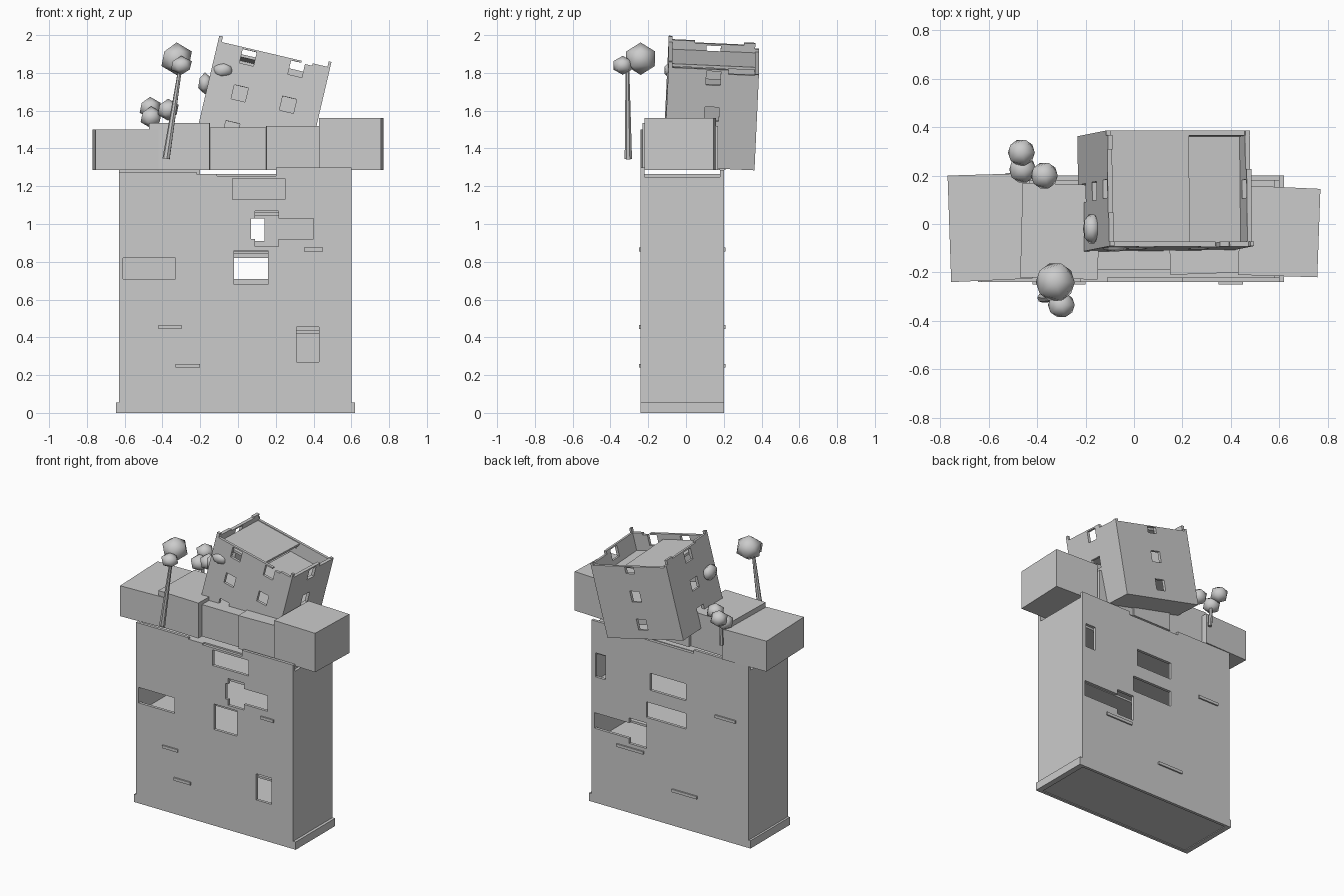
import bpy, bmesh, math
from mathutils import Matrix, Vector

if "Cube" in bpy.data.objects:
    bpy.data.objects.remove(bpy.data.objects["Cube"])

grey = bpy.data.materials.new("plain_grey")
grey.diffuse_color = (0.6, 0.6, 0.6, 1)
grey.use_nodes = True
grey.node_tree.nodes["Principled BSDF"].inputs["Base Color"].default_value = grey.diffuse_color
I = Matrix.Identity(4)


def finish(name, bm, smooth=False):
    bmesh.ops.recalc_face_normals(bm, faces=bm.faces)
    me = bpy.data.meshes.new(name)
    bm.to_mesh(me)
    bm.free()
    me.materials.append(grey)
    for p in me.polygons:
        p.use_smooth = smooth
    ob = bpy.data.objects.new(name, me)
    bpy.context.collection.objects.link(ob)
    return ob


def prism(name, foot, z0, z1, m=I):
    """Upright prism over a footprint."""
    bm = bmesh.new()
    lo = [bm.verts.new(m @ Vector((x, y, z0))) for x, y in foot]
    hi = [bm.verts.new(m @ Vector((x, y, z1))) for x, y in foot]
    bm.faces.new(lo)
    bm.faces.new(hi)
    n = len(foot)
    for i in range(n):
        j = (i + 1) % n
        bm.faces.new((lo[i], lo[j], hi[j], hi[i]))
    return finish(name, bm)


def box(name, x0, x1, y0, y1, z0, z1, m=I):
    return prism(name, [(x0, y0), (x1, y0), (x1, y1), (x0, y1)], z0, z1, m)


def wall(name, u0, u1, w0, w1, holes, t, m):
    """Wall plate in the local xz plane, thickness t along +y, with rectangular openings."""
    us = sorted({u0, u1} | {v for h in holes for v in h[:2] if u0 < v < u1})
    ws = sorted({w0, w1} | {v for h in holes for v in h[2:] if w0 < v < w1})
    bm, vs = bmesh.new(), {}

    def v(i, j, k):
        if (i, j, k) not in vs:
            vs[i, j, k] = bm.verts.new(m @ Vector((us[i], k * t, ws[j])))
        return vs[i, j, k]

    def solid(i, j):
        if not (0 <= i < len(us) - 1 and 0 <= j < len(ws) - 1):
            return False
        a, b = (us[i] + us[i + 1]) / 2, (ws[j] + ws[j + 1]) / 2
        return not any(h[0] < a < h[1] and h[2] < b < h[3] for h in holes)

    for i in range(len(us) - 1):
        for j in range(len(ws) - 1):
            if not solid(i, j):
                continue
            c = [(i, j), (i + 1, j), (i + 1, j + 1), (i, j + 1)]
            for k in (0, 1):
                bm.faces.new([v(*p, k) for p in c])
            for s, (di, dj) in enumerate([(0, -1), (1, 0), (0, 1), (-1, 0)]):
                if not solid(i + di, j + dj):
                    p, q = c[s], c[(s + 1) % 4]
                    bm.faces.new((v(*p, 0), v(*q, 0), v(*q, 1), v(*p, 1)))
    return finish(name, bm)


def blob(name, c, r):
    bm = bmesh.new()
    bmesh.ops.create_icosphere(bm, subdivisions=1, radius=1)
    for vert in bm.verts:
        vert.co = Vector(c) + Vector([vert.co[k] * r[k] for k in range(3)])
    return finish(name, bm, True)


def trunk(name, a, b, r0, r1):
    a, b = Vector(a), Vector(b)
    d = b - a
    m = Matrix.Translation((a + b) / 2) @ d.to_track_quat('Z', 'Y').to_matrix().to_4x4()
    bm = bmesh.new()
    bmesh.ops.create_cone(bm, cap_ends=True, segments=7, radius1=r0, radius2=r1,
                          depth=d.length, matrix=m)
    return finish(name, bm)


def T(x, y, z=0):
    return Matrix.Translation((x, y, z))


TURN = Matrix.Rotation(math.pi / 2, 4, 'Z')

# tower walls with openings and broken top edge
front_holes = [(-0.61, -0.33, 0.71, 0.82), (-0.02, 0.16, 0.68, 0.86),
               (0.07, 0.40, 0.92, 1.03), (0.09, 0.215, 0.88, 1.07),
               (-0.03, 0.25, 1.13, 1.24), (0.31, 0.43, 0.27, 0.455),
               (-0.63, -0.22, 1.275, 1.3), (-0.22, -0.11, 1.265, 1.3),
               (-0.11, 0.20, 1.255, 1.3)]
back_holes = [(0.49, 0.57, 0.89, 1.06), (-0.14, 0.14, 0.91, 1.03),
              (-0.14, 0.17, 0.71, 0.82), (0.17, 0.577, 0.525, 0.635),
              (0.17, 0.305, 0.49, 0.67), (-0.2, 0.2, 1.26, 1.285)]
wall("tower_front_wall", -0.63, 0.60, 0, 1.30, front_holes, 0.02, T(0, -0.24))
wall("tower_back_wall", -0.63, 0.60, 0, 1.285, back_holes, 0.02, T(0, 0.18))
for side, x in (("right", 0.60), ("left", -0.61)):
    wall(f"tower_{side}_wall", -0.22, 0.18, 0, 1.25, [], 0.02, T(x, 0) @ TURN)

# tower floors and roof
for i, z in enumerate((0.005, 0.21, 0.42, 0.63, 0.84, 1.045, 1.25)):
    box(f"tower_floor_{i}", -0.61, 0.58, -0.22, 0.18, z, z + 0.015)

# plinth ends
box("plinth_right", 0.60, 0.62, -0.24, 0.20, 0, 0.055)
box("plinth_left", -0.645, -0.63, -0.24, 0.20, 0, 0.055)

# ledges on both faces
ledges = [(0.35, 0.45, 0.865, -1), (-0.42, -0.30, 0.455, -1), (-0.33, -0.20, 0.25, -1),
          (0.19, 0.40, 0.455, 1), (-0.53, -0.37, 0.865, 1), (-0.23, -0.035, 0.25, 1)]
for i, (a, b, z, s) in enumerate(ledges):
    y0, y1 = (-0.25, -0.235) if s < 0 else (0.195, 0.21)
    box(f"ledge_{i}", a, b, y0, y1, z - 0.01, z + 0.01)

# row of uneven blocks on the tower
blocks = [([(-0.755, -0.24), (-0.42, -0.225), (-0.43, 0.21), (-0.77, 0.20)], 1.50),
          ([(-0.47, -0.22), (-0.15, -0.23), (-0.14, 0.16), (-0.46, 0.17)], 1.535),
          ([(-0.15, -0.19), (0.15, -0.19), (0.15, 0.18), (-0.15, 0.18)], 1.51),
          ([(0.15, -0.21), (0.44, -0.20), (0.43, 0.17), (0.14, 0.17)], 1.52),
          ([(0.43, -0.21), (0.757, -0.22), (0.77, 0.145), (0.44, 0.16)], 1.56)]
for i, (foot, top) in enumerate(blocks):
    prism(f"block_{i}", foot, 1.285, top)

# tilted house
H = (T(0.1275, 0.135, 1.627) @ Matrix.Rotation(math.radians(13.2), 4, 'Y')
     @ Matrix.Rotation(math.radians(-2.6), 4, 'X'))
ROWS = (0.22, 0.025, -0.17)


def windows(cols):
    return [(u - 0.038, u + 0.038, w - 0.038, w + 0.038) for u in cols for w in ROWS]


W, D, LOW, TOP = 0.305, 0.24, -0.27, 0.298
wall("house_front_wall", -W, W, LOW, TOP,
     windows((-0.13, 0.133)) + [(-0.285, 0.29, 0.268, TOP), (0.15, 0.21, 0.255, TOP)],
     0.02, H @ T(0, -D))
wall("house_back_wall", -W, W, LOW, 0.25,
     windows((0,))[1:] + [(-0.035, 0.035, 0.185, 0.23), (-0.285, 0.285, 0.235, 0.25)],
     0.02, H @ T(0, D - 0.02))
wall("house_left_wall", -D + 0.02, D - 0.02, LOW, 0.28,
     windows((0,)) + [(-0.1, 0.16, 0.268, 0.28)], 0.02, H @ T(-W + 0.02, 0) @ TURN)
wall("house_right_wall", -D + 0.02, D - 0.02, LOW, 0.268,
     windows((0,)) + [(0.08, 0.22, 0.245, 0.268)], 0.02, H @ T(W, 0) @ TURN)
xi, yi = W - 0.02, D - 0.02
box("house_bottom", -xi, xi, -yi, yi, LOW, LOW + 0.015, H)
box("house_floor", -xi, xi, -yi, yi, -0.075, -0.06, H)
box("house_roof_low", 0.0, xi, -yi, yi, 0.13, 0.145, H)
box("house_roof_high", -xi, 0.05, -yi, yi, 0.215, 0.23, H)

# shrubs clinging to the house
blob("house_shrub_front", (-0.08, -0.09, 1.815), (0.062, 0.028, 0.042))
blob("house_shrub_side", (-0.175, -0.02, 1.745), (0.04, 0.07, 0.058))

# tall front tree
trunk("front_tree_trunk", (-0.38, -0.305, 1.345), (-0.305, -0.31, 1.83), 0.02, 0.01)
blob("front_tree_crown_large", (-0.325, -0.24, 1.875), (0.09, 0.09, 0.086))
blob("front_tree_crown_small", (-0.30, -0.335, 1.84), (0.062, 0.058, 0.05))

# low back tree
trunk("back_tree_trunk", (-0.44, 0.235, 1.40), (-0.445, 0.24, 1.58), 0.014, 0.01)
for i, c in enumerate([(-0.465, 0.295, 1.615), (-0.46, 0.225, 1.565), (-0.37, 0.20, 1.605)]):
    blob(f"back_tree_crown_{i}", c, (0.062, 0.062, 0.058))
